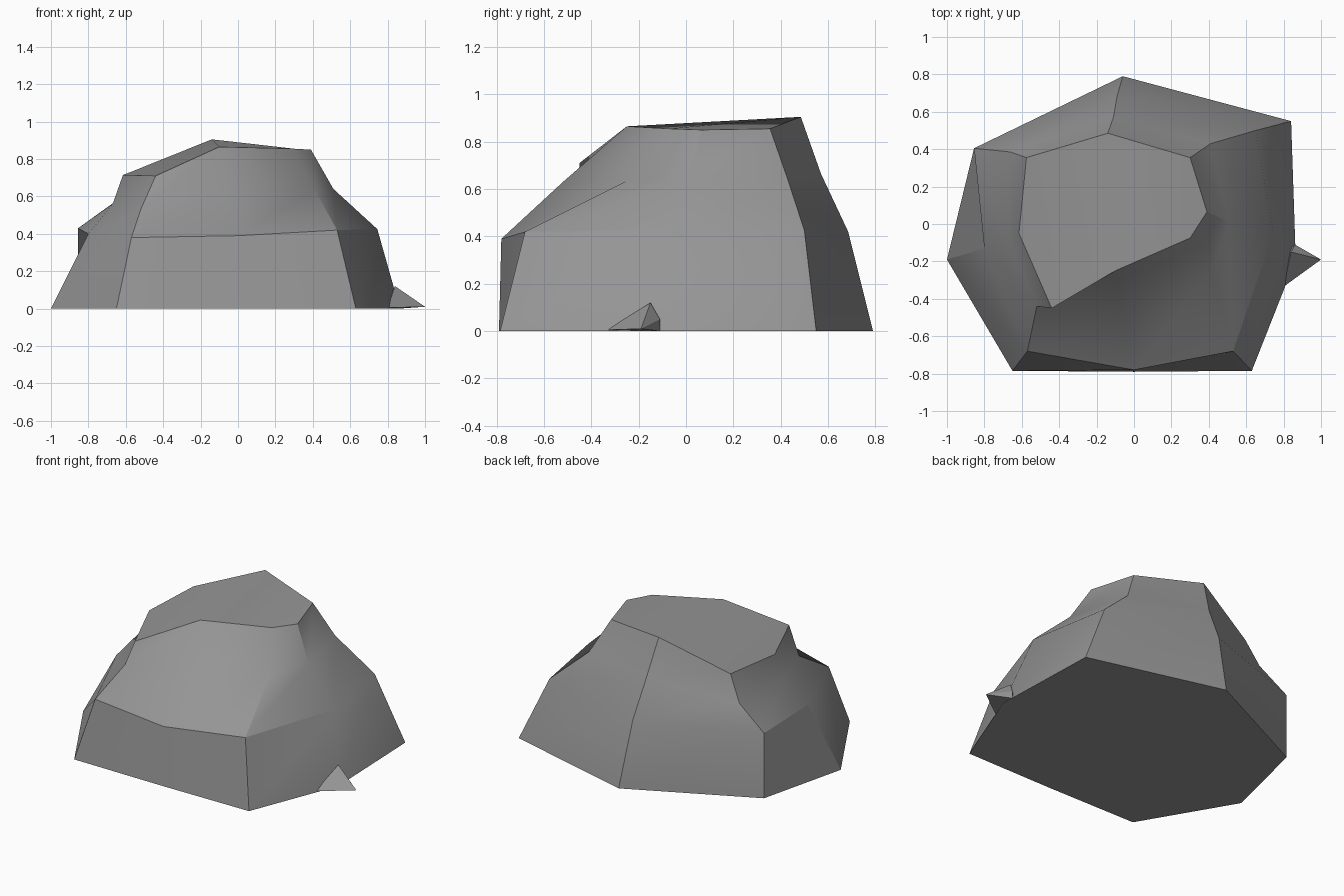
import bpy
import bmesh
import math

default_cube = bpy.data.objects.get("Cube")
if default_cube:
    bpy.data.objects.remove(default_cube, do_unlink=True)


def make_material(name, colour):
    material = bpy.data.materials.new(name)
    material.use_nodes = True
    material.diffuse_color = colour
    material.node_tree.nodes["Principled BSDF"].inputs["Base Color"].default_value = colour
    return material


def finish_object(name, mesh_data, material, smooth_angle):
    """Turn a bmesh into a shaded object standing on the ground."""
    bmesh.ops.recalc_face_normals(mesh_data, faces=mesh_data.faces)
    mesh = bpy.data.meshes.new(name)
    mesh_data.to_mesh(mesh)
    mesh_data.free()
    mesh.materials.append(material)
    result = bpy.data.objects.new(name, mesh)
    bpy.context.collection.objects.link(result)
    bpy.ops.object.select_all(action="DESELECT")
    result.select_set(True)
    bpy.context.view_layer.objects.active = result
    bpy.ops.object.shade_smooth_by_angle(angle=math.radians(smooth_angle))
    return result


stone = make_material("stone grey", (0.3, 0.3, 0.3, 1))

# Boulder profiles: each runs from the ground up to the rim of the cap
profiles = {
    "left_point": [(-1, -.19, 0), (-.8, -.13, .4), (-.67, -.08, .56), (-.615, -.05, .715)],
    "front_left": [(-.65, -.785, 0), (-.57, -.68, .38), (-.52, -.44, .53), (-.44, -.45, .71)],
    "front": [(0, -.79, 0), (0, -.78, .39), (-.05, -.52, .63), (-.1, -.25, .865)],
    "front_right": [(.63, -.785, 0), (.53, -.68, .42), (.41, -.25, .635), (.3, -.075, .855)],
    "right": [(.865, -.19, 0), (.745, -.05, .425), (.51, .01, .64), (.39, .065, .85)],
    "back_right": [(.84, .55, 0), (.65, .5, .425), (.41, .43, .64), (.3, .355, .855)],
    "back": [(-.06, .79, 0), (-.09, .685, .42), (-.11, .57, .665), (-.14, .485, .905)],
    "back_left": [(-.855, .405, 0), (-.855, .405, .43), (-.66, .385, .57), (-.575, .355, .73)],
}

# Boulder sides: skin the neighbouring profiles
boulder = bmesh.new()
columns = {key: [boulder.verts.new(point) for point in points]
           for key, points in profiles.items()}
ordered = list(columns.values())
for index, column in enumerate(ordered):
    neighbour = ordered[(index + 1) % len(ordered)]
    for level in range(len(column) - 1):
        boulder.faces.new((column[level], neighbour[level],
                           neighbour[level + 1], column[level + 1]))

# Flat underside, and a cap folded along the ridge from front to back
boulder.faces.new([column[0] for column in ordered])
for side in (("back", "back_left", "left_point", "front_left", "front"),
             ("front", "front_right", "right", "back_right", "back")):
    boulder.faces.new([columns[key][-1] for key in side])
finish_object("boulder", boulder, stone, 30)

# Small sharp chip of stone poking out at the foot of the boulder
chip = bmesh.new()
for corner in ((1, -.19, .01), (.84, -.15, .12), (.8, -.335, .005),
               (.86, -.11, .05), (.86, -.11, 0), (.75, -.2, 0)):
    chip.verts.new(corner)
bmesh.ops.convex_hull(chip, input=chip.verts)
finish_object("foot_chip", chip, stone, 20)
